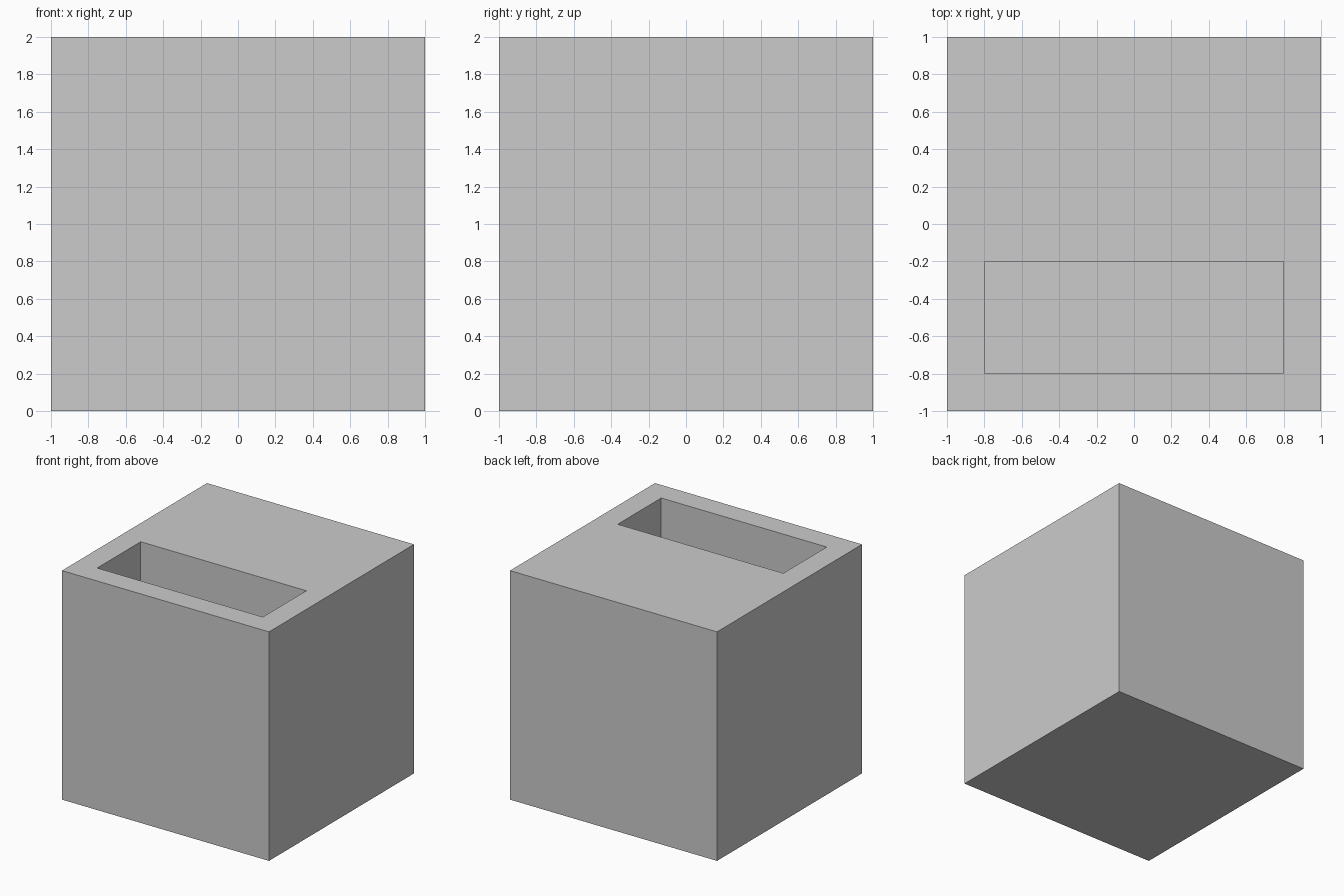
import bpy, bmesh
from mathutils import Matrix

if "Cube" in bpy.data.objects:
    bpy.data.objects.remove(bpy.data.objects["Cube"])

WALL = 0.2       # wall and floor thickness
SLOT_BACK = -0.2  # rear edge of the pocket

# Solid block standing on the ground
bm = bmesh.new()
bmesh.ops.create_cube(bm, size=2, matrix=Matrix.Translation((0, 0, 1)))

# Pocket outline: inset the top, then pull its rear edge forward
bm.normal_update()
top = max(bm.faces, key=lambda f: f.calc_center_median().z)
bmesh.ops.inset_region(bm, faces=[top], thickness=WALL, use_even_offset=True)
for v in top.verts:
    if v.co.y > 0:
        v.co.y = SLOT_BACK

# Pocket walls and floor
result = bmesh.ops.extrude_discrete_faces(bm, faces=[top])
for v in result["faces"][0].verts:
    v.co.z = WALL
bmesh.ops.recalc_face_normals(bm, faces=bm.faces[:])

mesh = bpy.data.meshes.new("block_with_pocket")
bm.to_mesh(mesh)
bm.free()
block = bpy.data.objects.new("block_with_pocket", mesh)
bpy.context.collection.objects.link(block)
